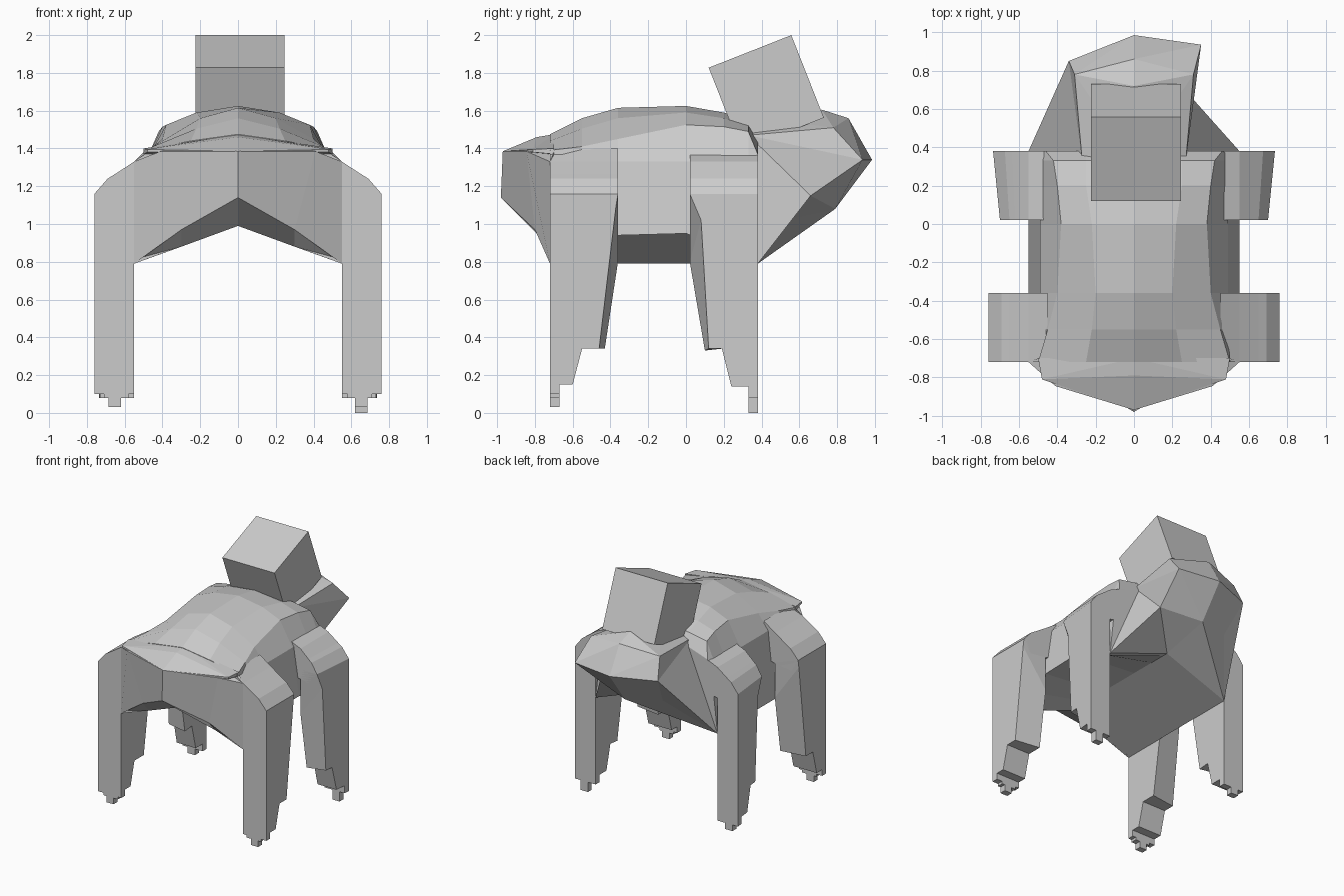
import bpy
import bmesh
from math import radians
from mathutils import Matrix, Vector

default_cube = bpy.data.objects.get("Cube")
if default_cube:
    bpy.data.objects.remove(default_cube, do_unlink=True)

# Single plain grey material
grey = bpy.data.materials.new("plain_grey")
grey.use_nodes = True
grey.diffuse_color = (0.6, 0.6, 0.6, 1)
shader = grey.node_tree.nodes["Principled BSDF"]
shader.inputs["Base Color"].default_value = grey.diffuse_color
shader.inputs["Roughness"].default_value = 0.8


def finish(bm, name):
    """Turn a bmesh into a flat shaded grey object."""
    bmesh.ops.recalc_face_normals(bm, faces=bm.faces)
    mesh = bpy.data.meshes.new(name)
    bm.to_mesh(mesh)
    bm.free()
    mesh.materials.append(grey)
    obj = bpy.data.objects.new(name, mesh)
    bpy.context.scene.collection.objects.link(obj)
    return obj


def hull(name, points):
    """Convex faceted block around points."""
    bm = bmesh.new()
    for p in points:
        bm.verts.new(p)
    result = bmesh.ops.convex_hull(bm, input=bm.verts)
    unused = {g for g in result["geom_interior"] + result["geom_unused"]
              if isinstance(g, bmesh.types.BMVert) and g.is_valid}
    bmesh.ops.delete(bm, geom=list(unused), context="VERTS")
    return finish(bm, name)


def loft(name, rings):
    """Closed solid through a row of matching outlines."""
    bm = bmesh.new()
    loops = [[bm.verts.new(p) for p in ring] for ring in rings]
    count = len(loops[0])
    for a, b in zip(loops, loops[1:]):
        for i in range(count):
            j = (i + 1) % count
            bm.faces.new((a[i], a[j], b[j], b[i]))
    bm.faces.new(loops[0])
    bm.faces.new(loops[-1][::-1])
    return finish(bm, name)


def mirrored(points, side):
    return [(x * side, y, z) for x, y, z in points]


def box(name, low, high, side):
    corners = [(x, y, z) for x in (low[0], high[0])
               for y in (low[1], high[1]) for z in (low[2], high[2])]
    hull(name, mirrored(corners, side))


# Torso: y, top height, back facet x and z, flank edge x and z, left belly height
sections = [
    (-0.72, 1.475, 0.25, 1.44, 0.5, 1.39, 0.79),
    (-0.55, 1.56, 0.22, 1.505, 0.45, 1.41, 0.87),
    (-0.36, 1.615, 0.2, 1.56, 0.4, 1.45, 0.94),
    (0, 1.625, 0.22, 1.59, 0.38, 1.525, 0.95),
    (0.2, 1.59, 0.25, 1.56, 0.4, 1.515, 0.87),
    (0.33, 1.55, 0.25, 1.52, 0.42, 1.49, 0.79),
    (0.38, 1.46, 0.25, 1.44, 0.46, 1.37, 0.79),
]


def torso_ring(y, top, mid_x, mid_z, edge_x, edge_z, belly):
    left = [(mid_x, mid_z), (edge_x, edge_z), (0.49, 1.33), (0.55, belly)]
    right = [(-x, z) for x, z in left[:-1]] + [(-0.55, 0.79)]
    outline = [(0, top)] + left + [(0, 0.99)] + right[::-1]
    return [(x, y, z) for x, z in outline]


loft("torso", [torso_ring(*s) for s in sections])

# Pointed rump: outlines at the middle, at the crease and at the hip
rump = [
    [(0, -0.97, 1.385), (0, -0.98, 1.14), (0, -0.72, 0.99), (0, -0.72, 1.47)],
    [(0.41, -0.845, 1.385), (0.3, -0.8, 0.97), (0.3, -0.72, 0.88), (0.3, -0.72, 1.42)],
    [(0.55, -0.72, 1.33), (0.55, -0.72, 0.79), (0.55, -0.7, 0.79), (0.5, -0.7, 1.38)],
]

# Overhanging edge of the back above the rump
brim = [(0, -0.97, 1.385), (0, -0.79, 1.46), (0, -0.7, 1.475)]

for_each_side = ((1, "left"), (-1, "right"))
for side, word in for_each_side:
    loft(word + "_rump", [mirrored(ring, side) for ring in rump])
    brim += mirrored([(0.48, -0.81, 1.38), (0.48, -0.81, 1.395),
                      (0.5, -0.7, 1.37), (0.5, -0.7, 1.4)], side)
hull("rump_brim", brim)


# Chest between the front legs and the neck
jaws = {1: (0.3, 0.66, 1.15), -1: (-0.28, 0.7, 1.11)}


def chest(name, side):
    points = {
        "low": (0.55 * side, 0.38, 0.79), "collar": (0.27 * side, 0.33, 1.47),
        "jaw": jaws[side], "chin": (0, 0.79, 1.08), "arch": (0, 0.38, 0.99),
    }
    if side > 0:
        faces = ["low collar jaw", "low jaw arch", "arch jaw chin"]
    else:
        points["cheek"] = (-0.34, 0.85, 1.34)
        faces = ["low collar cheek", "low cheek jaw", "low jaw chin", "low chin arch"]
    bm = bmesh.new()
    verts = {k: bm.verts.new(p) for k, p in points.items()}
    for face in faces:
        bm.faces.new([verts[k] for k in face.split()])
    finish(bm, name)


# Leg outlines seen from the side, as y and z: inner face, then outer face
rear_inner = [(-0.72, 1.16), (-0.72, 0.1), (-0.67, 0.1), (-0.67, 0.15), (-0.6, 0.15),
              (-0.55, 0.34), (-0.43, 0.34), (-0.36, 0.8), (-0.36, 1.16)]
rear_outer = rear_inner[:6] + [(-0.46, 0.34), (-0.37, 1.1), (-0.36, 1.16)]
front_inner = [(0.38, 1.16), (0.38, 0.08), (0.33, 0.08), (0.33, 0.14), (0.24, 0.14),
               (0.19, 0.34), (0.1, 0.33), (0.02, 0.8), (0.02, 1.16)]
front_outer = front_inner[:6] + [(0.12, 0.34), (0.08, 1.02), (0.02, 1.16)]

# Sloping shoulder outline seen from the front, as x and z
shoulder = [(0.76, 1.16), (0.69, 1.24), (0.65, 1.265), (0.55, 1.33)]
underside = [(0.46, 1.1), (0.55, 1.08), (0.7, 1.06)]


def leg(name, inner, outer, crest, reach, taper, side):
    """One leg with a sloping shoulder and a stepped foot."""
    face_y, back_y, sole_y = inner[0][0], inner[-1][0], inner[2][0]

    def width(y):
        return reach - taper * abs(y - face_y)

    inside = [(0.55, y, z) for y, z in inner]
    outside = [(width(y), y, z) for y, z in outer]
    loft(name, [mirrored(inside, side), mirrored(outside, side)])

    def section(y):
        scale = (width(y) - 0.55) / (0.76 - 0.55)
        ring = [(0.55 + (x - 0.55) * scale if x > 0.55 else x, y, z)
                for x, z in shoulder + [crest] + underside]
        return mirrored(ring, side)

    loft(name + "_shoulder", [section(face_y), section(back_y)])
    toe = 0 if (face_y > 0 and side > 0) else 0.03
    box(name + "_foot", (0.58, face_y, 0.08), (0.71, sole_y, 0.12), side)
    box(name + "_toe", (0.62, face_y, toe), (0.685, sole_y, 0.11), side)


for side, word in for_each_side:
    chest(word + "_chest", side)
    leg(word + "_leg_near", rear_inner, rear_outer, (0.45, 1.4), 0.76, 0, side)
    leg(word + "_leg_far", front_inner, front_outer, (0.47, 1.365), 0.735, 0.1, side)

# Faceted neck
neck = [(0, 0.86, 1.56), (0, 0.72, 1.605), (0, 0.33, 1.57), (0, 0.985, 1.34),
        (0.35, 0.935, 1.34), (-0.34, 0.85, 1.34), (0, 0.79, 1.08)]
for side, word in for_each_side:
    neck += mirrored([(0.27, 0.33, 1.47), (0.31, 0.78, 1.51)], side) + [jaws[side]]
hull("neck", neck)

# Tilted block head
bm = bmesh.new()
place = Matrix.Translation(Vector((0.01, 0.425, 1.695)))
tilt = Matrix.Rotation(radians(21.5), 4, "X")
bmesh.ops.create_cube(bm, size=0.47, matrix=place @ tilt)
finish(bm, "head")
